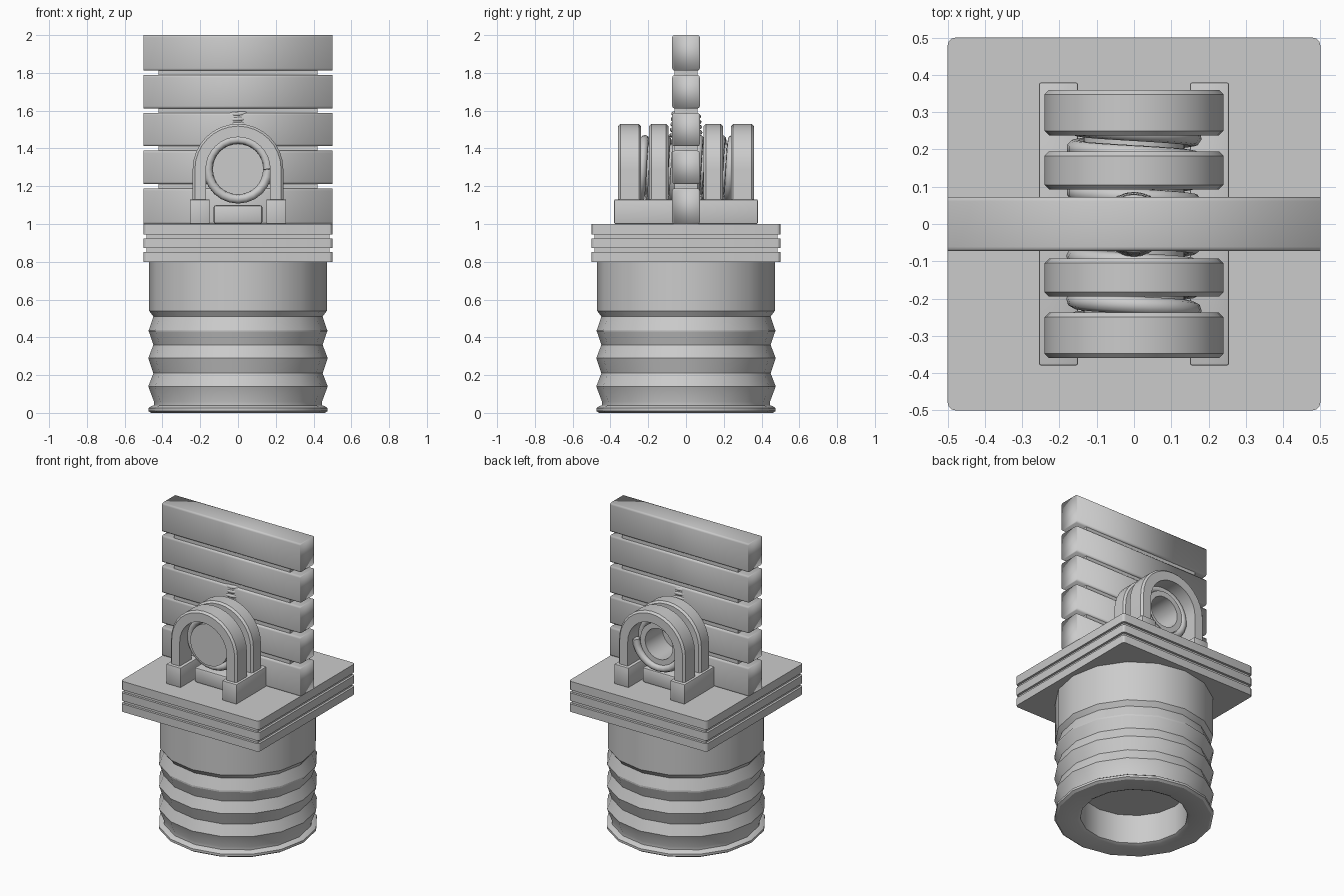
import bpy, bmesh, math
from mathutils import Matrix

cube = bpy.data.objects.get("Cube")
if cube:
    bpy.data.objects.remove(cube, do_unlink=True)

grey = bpy.data.materials.new("plain grey")
grey.use_nodes = True
COLOR = (0.6, 0.6, 0.6, 1)
grey.diffuse_color = COLOR
grey.node_tree.nodes["Principled BSDF"].inputs["Base Color"].default_value = COLOR


def finish(name, bm, angle=30):
    bmesh.ops.recalc_face_normals(bm, faces=bm.faces)
    mesh = bpy.data.meshes.new(name)
    bm.to_mesh(mesh)
    bm.free()
    ob = bpy.data.objects.new(name, mesh)
    bpy.context.collection.objects.link(ob)
    mesh.materials.append(grey)
    bpy.ops.object.select_all(action='DESELECT')
    bpy.context.view_layer.objects.active = ob
    ob.select_set(True)
    bpy.ops.object.shade_smooth_by_angle(angle=math.radians(angle))
    return ob


def box(name, x, y, z, bevel=0.0, pick=None, segments=2, angle=30):
    """Box from (min, max) ranges; pick chooses the edges to bevel by direction."""
    bm = bmesh.new()
    bmesh.ops.create_cube(bm, size=1)
    for v in bm.verts:
        for i, (lo, hi) in enumerate((x, y, z)):
            v.co[i] = lo if v.co[i] < 0 else hi
    if bevel:
        edges = [e for e in bm.edges if pick is None or
                 abs((e.verts[1].co - e.verts[0].co).normalized()[pick]) > 0.9]
        bmesh.ops.bevel(bm, geom=edges, offset=bevel, segments=segments,
                        profile=0.5, affect='EDGES')
    return finish(name, bm, angle)


def lathe(name, profile, steps, matrix=Matrix()):
    """Spin an (r, z) profile around z; end points on the axis close it."""
    bm = bmesh.new()
    verts = [bm.verts.new((r, 0, z)) for r, z in profile]
    edges = [bm.edges.new(p) for p in zip(verts, verts[1:])]
    bmesh.ops.spin(bm, geom=verts + edges, cent=(0, 0, 0), axis=(0, 0, 1),
                   angle=math.tau, steps=steps)
    bmesh.ops.remove_doubles(bm, verts=bm.verts, dist=1e-4)
    bm.transform(matrix)
    return finish(name, bm)


def coil(name, path_point, count, wire, sides=8):
    """Wire swept along a path given as a function of 0..1."""
    curve = bpy.data.curves.new(name, 'CURVE')
    curve.dimensions = '3D'
    curve.bevel_depth = wire
    curve.bevel_resolution = sides // 4
    curve.use_fill_caps = True
    spline = curve.splines.new('POLY')
    spline.points.add(count - 1)
    for i, p in enumerate(spline.points):
        p.co = (*path_point(i / (count - 1)), 1)
    ob = bpy.data.objects.new(name, curve)
    bpy.context.collection.objects.link(ob)
    curve.materials.append(grey)
    return ob


# Ribbed round socket with a rolled foot and a blind hole underneath
outer = [(0.32, 0.2), (0.32, 0.01), (0.34, 0), (0.46, 0), (0.475, 0.01), (0.475, 0.025), (0.46, 0.035),
         (0.445, 0.04), (0.445, 0.06)]
for k in range(3):
    z = 0.06 + 0.15 * k
    outer += [(0.475, z + 0.08), (0.448, z + 0.15)]
outer[-1] = (0.475, 0.43)
outer = outer[:-1] + [(0.475, 0.43), (0.448, 0.51), (0.47, 0.54), (0.47, 0.8), (0, 0.8)]
lathe("ribbed_socket", [(0, 0.2)] + outer, 16)

# Three square flange plates around a slightly smaller core
for i, (lo, hi) in enumerate(((0.8, 0.852), (0.872, 0.924), (0.944, 1.0))):
    box(f"flange_plate_{i + 1}", (-0.5, 0.5), (-0.5, 0.5), (lo, hi), 0.02, 2, 3)
box("flange_core", (-0.485, 0.485), (-0.485, 0.485), (0.82, 0.98))

# Upright wall of five rounded slats on a narrower core
T = 0.073
for i in range(5):
    z = 1 + 0.2 * i
    box(f"wall_slat_{i + 1}", (-0.5, 0.5), (-T, T),
        (z if i == 0 else z + 0.012, z + (0.2 if i == 4 else 0.188)), 0.012, 0, 3, 95)
box("wall_core", (-0.42, 0.42), (-T + 0.012, T - 0.012), (1, 1.98))

# Clamp feet and the bar under the spring
for side, s in (("left", 1), ("right", -1)):
    box(f"{side}_clamp_foot", sorted((0.15 * s, 0.255 * s)), (-0.38, 0.38), (1, 1.13), 0.006)
box("spring_rest", (-0.13, 0.13), (-0.27, 0.27), (1.0, 1.1), 0.015)

# Four arched bands
CZ = 1.29


def arch(name, y0, y1, r_in=0.17, r_out=0.24, cut=0.012):
    bm = bmesh.new()
    section = [(r_in, y0), (r_out - cut, y0), (r_out, y0 + cut),
               (r_out, y1 - cut), (r_out - cut, y1), (r_in, y1)]
    path = [(1, 0, 1.05 - CZ)] + [(math.cos(a), math.sin(a), 0) for a in
                                 (math.pi * k / 16 for k in range(17))] + [(-1, 0, 1.05 - CZ)]
    rings = [[bm.verts.new((r * c, y, CZ + r * s + dz)) for r, y in section]
             for c, s, dz in path]
    for a, b in zip(rings, rings[1:]):
        for k in range(6):
            j = (k + 1) % 6
            bm.faces.new((a[k], a[j], b[j], b[k]))
    bm.faces.new(rings[0])
    bm.faces.new(rings[-1])
    finish(name, bm)


for name, lo, hi in (("outer", 0.238, 0.36), ("inner", 0.093, 0.195)):
    arch(f"front_{name}_band", -hi, -lo)
    arch(f"back_{name}_band", lo, hi)

# Spring barrel: closed in front, hollow at the back
lathe("spring_barrel", [(0, -0.3), (0.135, -0.3), (0.135, 0.28), (0.1, 0.28), (0.1, 0.1), (0, 0.1)],
      32, Matrix.Translation((0, 0, CZ)) @ Matrix.Rotation(-math.pi / 2, 4, 'X'))

# Main spring around the barrel
TURNS = 10
coil("main_spring", lambda t: (0.158 * math.cos(math.tau * TURNS * t), -0.29 + 0.58 * t,
                               CZ + 0.158 * math.sin(math.tau * TURNS * t)), TURNS * 24 + 1, 0.024)

# Small upright tapering spring set in the wall
coil("small_spring", lambda t: ((0.078 - 0.012 * t) * math.cos(math.tau * 5 * t),
                                (0.078 - 0.012 * t) * math.sin(math.tau * 5 * t),
                                1.45 + 0.14 * t), 121, 0.012)
